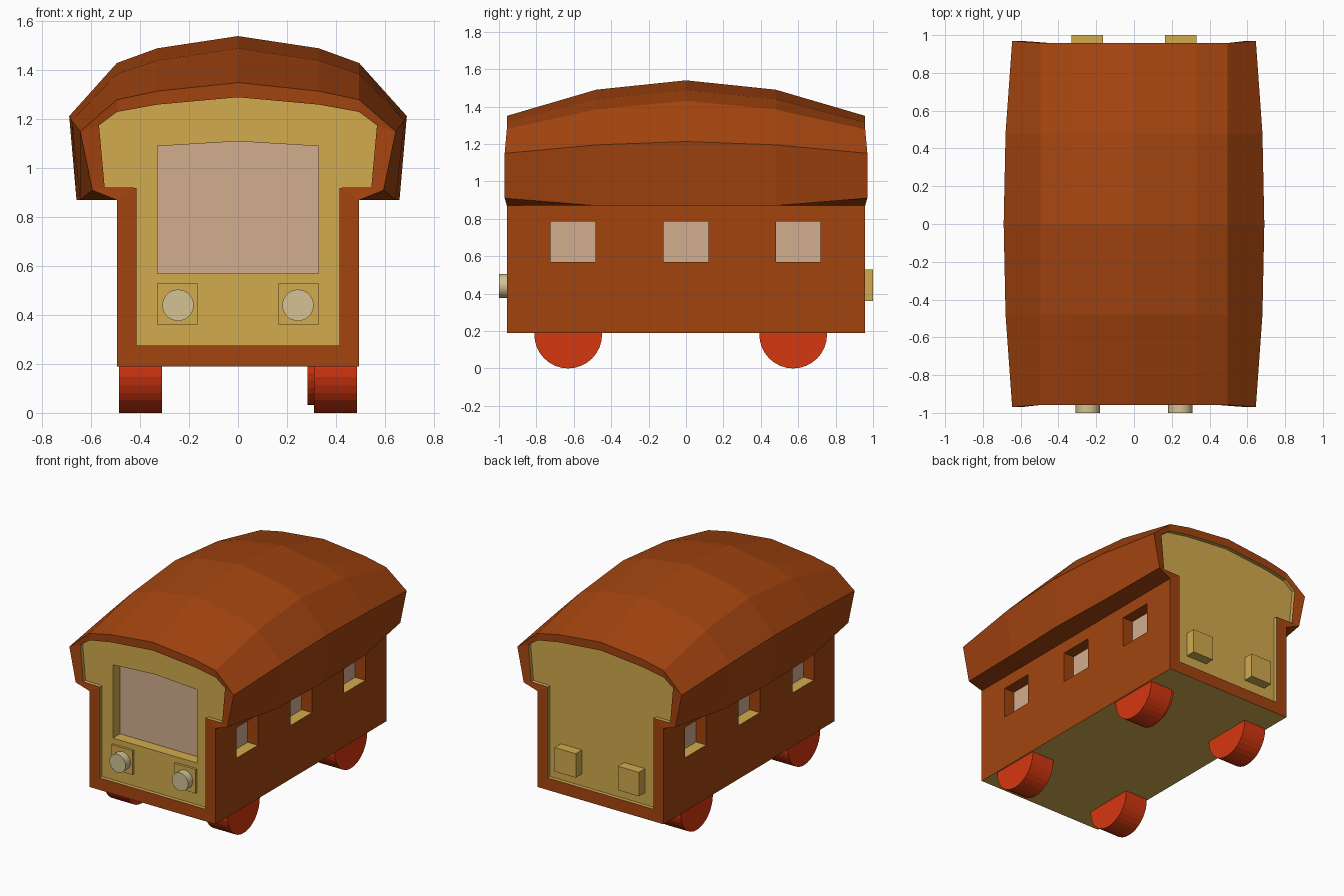
import bpy, bmesh, math
from mathutils import Matrix

if "Cube" in bpy.data.objects:
    bpy.data.objects.remove(bpy.data.objects["Cube"])


def material(name, rgb):
    m = bpy.data.materials.new(name)
    lin = [((c / 255 + 0.055) / 1.055) ** 2.4 for c in rgb]
    m.diffuse_color = (*lin, 1)
    m.use_nodes = True
    m.node_tree.nodes["Principled BSDF"].inputs["Base Color"].default_value = m.diffuse_color
    return m


BROWN, GOLD, GLASS = 0, 1, 2
brown = material("brown_shell", (163, 68, 15))
gold = material("gold_panel", (210, 171, 79))
glass = material("pale_glass", (210, 174, 141))
red = material("red_wheel", (214, 55, 16))
cream = material("cream_lamp", (210, 194, 148))


def finish(name, bm, mats):
    bmesh.ops.recalc_face_normals(bm, faces=bm.faces[:])
    me = bpy.data.meshes.new(name)
    bm.to_mesh(me)
    bm.free()
    for m in mats:
        me.materials.append(m)
    ob = bpy.data.objects.new(name, me)
    bpy.context.collection.objects.link(ob)
    return ob


def add_box(bm, lo, hi):
    size = [b - a for a, b in zip(lo, hi)]
    mid = [(a + b) / 2 for a, b in zip(lo, hi)]
    mat = Matrix.Translation(mid) @ Matrix.Diagonal((*size, 1))
    return bmesh.ops.create_cube(bm, size=1, matrix=mat)["verts"]


def box(name, lo, hi, mat):
    bm = bmesh.new()
    add_box(bm, lo, hi)
    return finish(name, bm, [mat])


def cylinder(name, centre, r, depth, axis, mat, seg=32):
    bm = bmesh.new()
    rot = Matrix.Rotation(math.pi / 2, 4, "Y" if axis == "x" else "X")
    bmesh.ops.create_cone(bm, cap_ends=True, segments=seg, radius1=r, radius2=r,
                          depth=depth, matrix=Matrix.Translation(centre) @ rot)
    return finish(name, bm, [mat])


# Body and roof: half cross-sections lofted along y
base = [(0.495, 0.19), (0.495, 0.87)]
end = base + [(0.595, 0.91), (0.645, 1.15), (0.495, 1.28), (0.33, 1.315), (0, 1.35)]
quarter = base + [(0.645, 0.87), (0.68, 1.195), (0.495, 1.385), (0.33, 1.44), (0, 1.49)]
middle = base + [(0.66, 0.87), (0.69, 1.213), (0.495, 1.43), (0.33, 1.49), (0, 1.54)]
inner = [(0.415, 0.275), (0.415, 0.92), (0.545, 0.922), (0.568, 1.175),
         (0.495, 1.23), (0.33, 1.26), (0, 1.29)]
PANEL = 0.93


def ring(bm, half, y, flare=False):
    pts = half + [(-x, z) for x, z in half[-2::-1]]
    return [bm.verts.new((x, y * (1.012 if flare and 0.5 < abs(x) else 1), z))
            for x, z in pts]


bm = bmesh.new()
rings = [ring(bm, inner, -PANEL), ring(bm, inner, -0.956), ring(bm, end, -0.958, True),
         ring(bm, quarter, -0.48), ring(bm, middle, 0), ring(bm, quarter, 0.48),
         ring(bm, end, 0.958, True), ring(bm, inner, 0.956), ring(bm, inner, PANEL)]
for k, (a, b) in enumerate(zip(rings, rings[1:])):
    n = len(a)
    for i in range(n):
        j = (i + 1) % n
        f = bm.faces.new((a[i], a[j], b[j], b[i]))
        recess = k in (0, len(rings) - 2)
        underside = j == 0 and 2 <= k <= 5
        f.material_index = GOLD if recess or underside else BROWN
for r in (rings[0], rings[-1]):
    bm.faces.new(r).material_index = GOLD
body = finish("body_and_roof", bm, [brown, gold, glass])

# Window recesses: cutters carry the glass and sill colours
bm = bmesh.new()
for s in (1, -1):
    for y in (-0.605, 0, 0.6):
        x0, x1 = sorted((s * 0.415, s * 0.56))
        add_box(bm, (x0, y - 0.12, 0.57), (x1, y + 0.12, 0.785))
bmesh.ops.recalc_face_normals(bm, faces=bm.faces[:])
for f in bm.faces:
    if f.normal.x * f.calc_center_median().x < -0.1:
        f.material_index = GLASS
    elif f.normal.z < -0.5:
        f.material_index = GOLD
shape = [(-0.33, 0.57), (0.33, 0.57), (0.33, 1.09), (0, 1.11), (-0.33, 1.09)]
back = [bm.verts.new((x, -0.85, z)) for x, z in shape]
front = [bm.verts.new((x, -1.05, z)) for x, z in shape]
bm.faces.new(back).material_index = GLASS
bm.faces.new(front)
for i in range(5):
    j = (i + 1) % 5
    bm.faces.new((back[i], back[j], front[j], front[i])).material_index = GOLD
cutter = finish("window_cutter", bm, [brown, gold, glass])
cutter.hide_render = True

mod = body.modifiers.new("windows", "BOOLEAN")
mod.operation = "DIFFERENCE"
mod.solver = "EXACT"
mod.object = cutter
bpy.context.view_layer.objects.active = body
body.select_set(True)
bpy.ops.object.modifier_apply(modifier=mod.name)
bpy.data.objects.remove(cutter)

# Lamps, lamp plates, rear blocks and wheels on both sides
for s, side in ((-1, "left"), (1, "right")):
    x0, x1 = sorted((s * 0.165, s * 0.33))
    box(f"lamp_plate_{side}", (x0, -0.947, 0.36), (x1, -0.90, 0.53), gold)
    cylinder(f"headlamp_{side}", (s * 0.245, -0.965, 0.44), 0.064, 0.07, "y", cream)
    box(f"rear_block_{side}", (x0, 0.90, 0.36), (x1, 1.0, 0.53), gold)
    for y, end_name in ((-0.63, "front"), (0.573, "rear")):
        cylinder(f"{end_name}_wheel_{side}", (s * 0.398, y, 0.181), 0.181, 0.175, "x", red)

# Inner hub behind the right rear wheel
cylinder("rear_hub_right", (0.365, 0.578, 0.195), 0.163, 0.16, "x", red)
